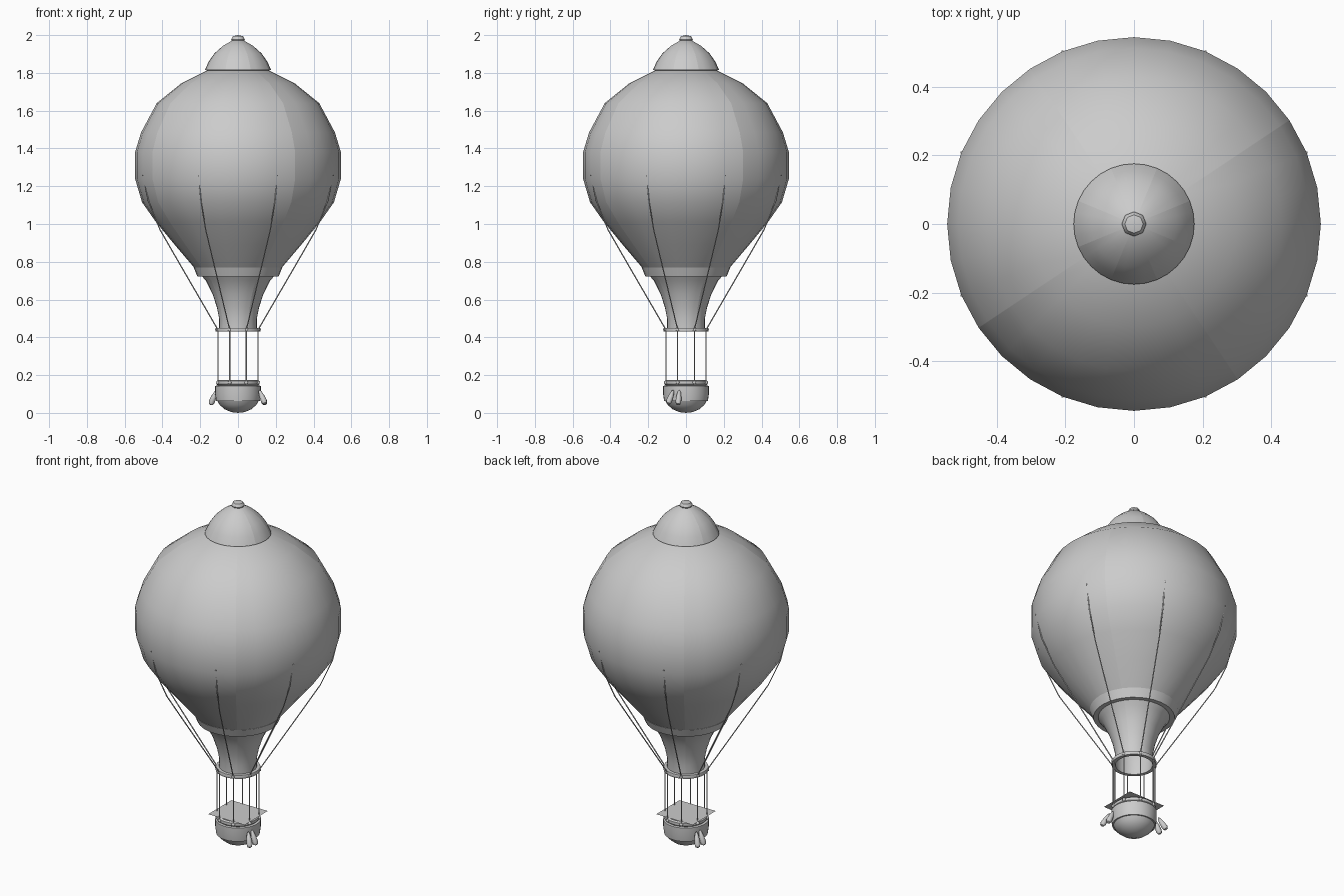
import bpy, bmesh
from math import pi, radians, atan2, cos, sin
from mathutils import Vector, Matrix

if "Cube" in bpy.data.objects:
    bpy.data.objects.remove(bpy.data.objects["Cube"])

grey = bpy.data.materials.new("plain grey")
grey.use_nodes = True
GREY = (0.6, 0.6, 0.6, 1)
grey.diffuse_color = GREY
grey.node_tree.nodes["Principled BSDF"].inputs["Base Color"].default_value = GREY


def finish(name, bm, sharp=40, seam=None):
    """Smooth the faces, mark sharp edges and optional meridian seams."""
    for f in bm.faces:
        f.smooth = True
    for e in bm.edges:
        if len(e.link_faces) == 2 and e.calc_face_angle() > radians(sharp):
            e.smooth = False
        if seam:
            start, step = seam
            offs = [abs((atan2(v.co.y, v.co.x) - radians(start)) / radians(step)) for v in e.verts]
            if all(abs(o - round(o)) < 0.01 for o in offs):
                e.smooth = False
    mesh = bpy.data.meshes.new(name)
    bm.to_mesh(mesh)
    bm.free()
    mesh.materials.append(grey)
    ob = bpy.data.objects.new(name, mesh)
    bpy.context.collection.objects.link(ob)
    return ob


def lathe(name, profile, sides=32, closed=False, **kw):
    """Spin a (radius, height) profile around the vertical axis."""
    bm = bmesh.new()
    vs = [bm.verts.new((r, 0, z)) for r, z in profile]
    es = [bm.edges.new(p) for p in zip(vs, vs[1:])]
    if closed:
        es.append(bm.edges.new((vs[-1], vs[0])))
    bmesh.ops.spin(bm, geom=vs + es, cent=(0, 0, 0), axis=(0, 0, 1),
                   angle=2 * pi, steps=sides, use_merge=False)
    bmesh.ops.remove_doubles(bm, verts=bm.verts, dist=1e-4)
    bmesh.ops.recalc_face_normals(bm, faces=bm.faces)
    return finish(name, bm, **kw)


def rope(name, points, radius=0.0032):
    curve = bpy.data.curves.new(name, "CURVE")
    curve.dimensions = "3D"
    curve.bevel_depth = radius
    curve.bevel_resolution = 1
    curve.use_fill_caps = True
    spline = curve.splines.new("POLY")
    spline.points.add(len(points) - 1)
    for p, co in zip(spline.points, points):
        p.co = (*co, 1)
    curve.materials.append(grey)
    ob = bpy.data.objects.new(name, curve)
    bpy.context.collection.objects.link(ob)


# Balloon envelope with its neck, collar, crown and top knob
lathe("envelope", [(0.10, 0.44), (0.10, 0.50), (0.112, 0.56), (0.135, 0.63), (0.17, 0.70),
                   (0.233, 0.77), (0.335, 0.89), (0.434, 1.01), (0.508, 1.115), (0.545, 1.24),
                   (0.545, 1.38), (0.513, 1.485), (0.43, 1.64), (0.30, 1.745), (0.16, 1.815),
                   (0, 1.84)], seam=(33.75, 90))
lathe("collar", [(0.17, 0.722), (0.215, 0.722), (0.235, 0.77), (0.20, 0.77)], closed=True)
lathe("crown", [(0.15, 1.812), (0.176, 1.815), (0.155, 1.86), (0.125, 1.903), (0.08, 1.943),
                (0.03, 1.972), (0, 1.978)], seam=(22.5, 45))
lathe("top_knob", [(0, 1.96), (0.03, 1.965), (0.036, 1.978), (0.027, 1.994), (0, 2.0)], sides=8)

# Load ring at the neck
lathe("load_ring", [(0.098, 0.43), (0.118, 0.43), (0.121, 0.44), (0.118, 0.45), (0.098, 0.45)],
      closed=True)

# Basket: bowl, wall and rim
lathe("basket_bowl", [(0, 0), (0.035, 0.004), (0.07, 0.019), (0.097, 0.042), (0.11, 0.065)])
lathe("basket_wall", [(0.105, 0.062), (0.116, 0.062), (0.121, 0.10), (0.121, 0.143),
                      (0.108, 0.145)], closed=True)
lathe("basket_rim", [(0.098, 0.152), (0.106, 0.144), (0.115, 0.152), (0.115, 0.168),
                     (0.106, 0.174), (0.098, 0.168)], closed=True)

# Thin square deck
bm = bmesh.new()
bmesh.ops.create_grid(bm, x_segments=1, y_segments=1, size=1,
                      matrix=Matrix.Translation((0, 0, 0.178)) @ Matrix.Diagonal((0.118, 0.107, 1, 1)))
finish("deck", bm)

# Eight ropes, with small knots at both ends of the lower section
bm = bmesh.new()
for i in range(8):
    a = radians(22.5 + 45 * i)
    path = [Vector((r * cos(a), r * sin(a), z)) for r, z in
            [(0.545, 1.26), (0.513, 1.12), (0.447, 0.97), (0.338, 0.795), (0.115, 0.44), (0.115, 0.16)]]
    rope(f"upper_rope_{i + 1}", path[:5])
    rope(f"lower_rope_{i + 1}", path[4:])
    for p in path[4:]:
        bmesh.ops.create_icosphere(bm, subdivisions=1, radius=0.011, matrix=Matrix.Translation(p))
finish("rope_knots", bm, sharp=60)

# Two hanging sandbags on each side, leaning outward
for side, label in ((0, "left"), (pi, "right")):
    for n, (y, lean) in enumerate(((-0.066, 0.35), (-0.035, 0.08))):
        bag = lathe(f"{label}_sandbag_{n + 1}",
                    [(0, -0.088), (0.011, -0.083), (0.016, -0.068), (0.014, -0.04), (0.008, -0.01), (0, 0)],
                    sides=10)
        bag.matrix_world = (Matrix.Rotation(side, 4, "Z") @ Matrix.Translation((0.112, y, 0.122))
                            @ Matrix.Rotation(-0.4, 4, "Y") @ Matrix.Rotation(-lean, 4, "X"))
